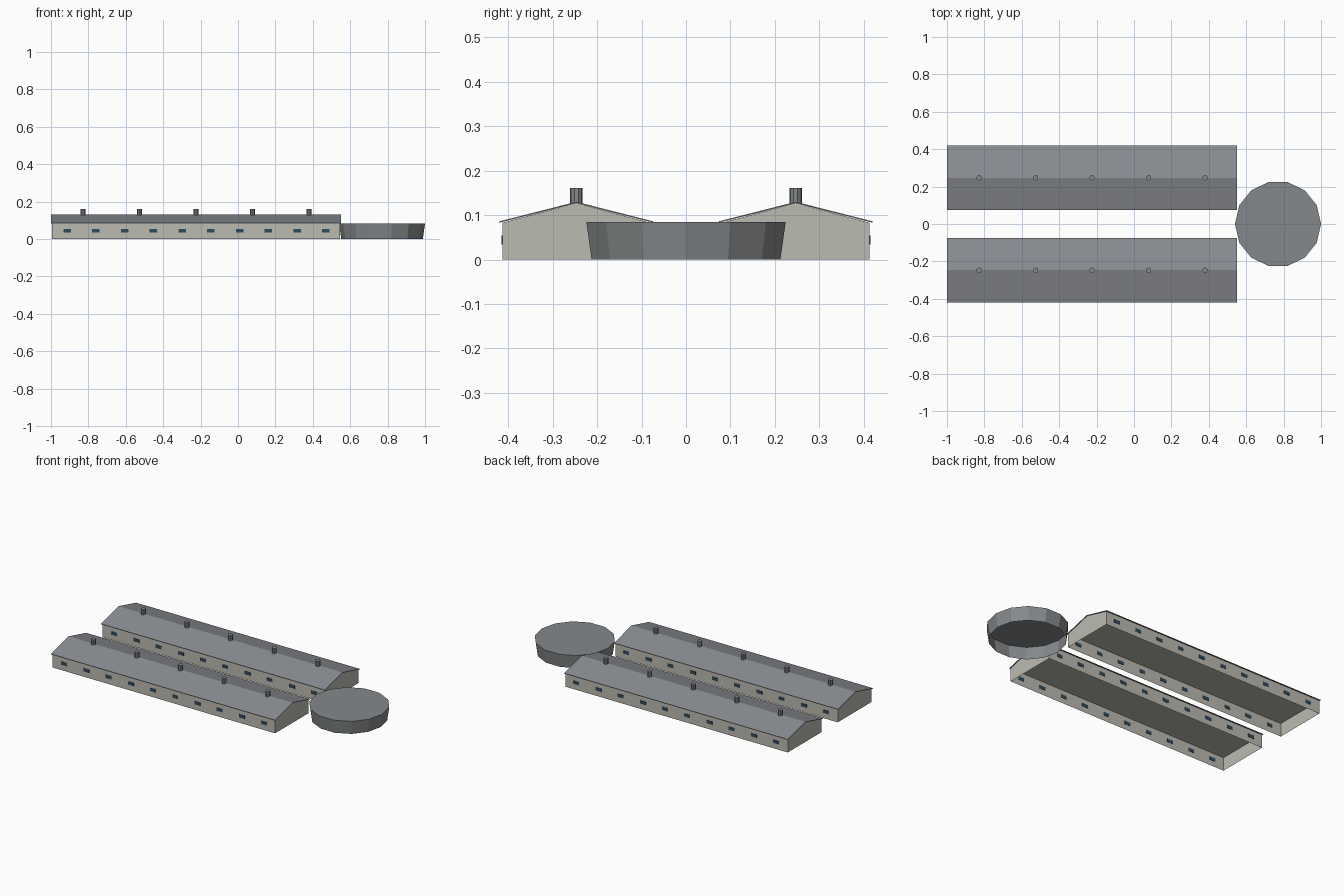
import bpy, bmesh, math

if "Cube" in bpy.data.objects:
    bpy.data.objects.remove(bpy.data.objects["Cube"])


def material(name, rgb):
    m = bpy.data.materials.new(name)
    m.diffuse_color = (*rgb, 1)
    m.use_nodes = True
    m.node_tree.nodes["Principled BSDF"].inputs["Base Color"].default_value = m.diffuse_color
    return m


WALL = material("pale_concrete", (0.50, 0.49, 0.44))
ROOF = material("roof_grey", (0.25, 0.265, 0.285))
TANK = material("tank_grey", (0.235, 0.25, 0.26))
VENT = material("vent_grey", (0.235, 0.25, 0.26))
GLASS = material("window_blue", (0.03, 0.07, 0.11))

X0, X1 = -1.0, 0.55            # roof length
WX0, WX1 = -0.994, 0.546       # wall length
HALF_ROOF, HALF_WALL = 0.173, 0.166
EAVE, RIDGE = 0.083, 0.130


def finish(name, bm, mat):
    bmesh.ops.recalc_face_normals(bm, faces=bm.faces)
    me = bpy.data.meshes.new(name)
    bm.to_mesh(me)
    bm.free()
    me.materials.append(mat)
    ob = bpy.data.objects.new(name, me)
    bpy.context.collection.objects.link(ob)
    return ob


def extrude_profile(name, profile, x0, x1, mat):
    """Closed (y, z) profile swept along x."""
    bm = bmesh.new()
    f = bm.faces.new([bm.verts.new((x0, y, z)) for y, z in profile])
    r = bmesh.ops.extrude_face_region(bm, geom=[f])
    bmesh.ops.translate(bm, vec=(x1 - x0, 0, 0),
                        verts=[g for g in r["geom"] if isinstance(g, bmesh.types.BMVert)])
    return finish(name, bm, mat)


def cone(bm, sides, r_low, r_high, x, y, z0, z1):
    r = bmesh.ops.create_cone(bm, cap_ends=True, segments=sides, radius1=r_low,
                              radius2=r_high, depth=z1 - z0)
    bmesh.ops.translate(bm, verts=r["verts"], vec=(x, y, (z0 + z1) / 2))


def box(bm, x0, x1, y0, y1, z0, z1):
    r = bmesh.ops.create_cube(bm, size=1)
    bmesh.ops.scale(bm, verts=r["verts"], vec=(x1 - x0, y1 - y0, z1 - z0))
    bmesh.ops.translate(bm, verts=r["verts"],
                        vec=((x0 + x1) / 2, (y0 + y1) / 2, (z0 + z1) / 2))


def drop_bottom(bm):
    low = [f for f in bm.faces if all(v.co.z < 1e-4 for v in f.verts)]
    bmesh.ops.delete(bm, geom=low, context="FACES")


for side, c in (("front", -0.247), ("back", 0.247)):
    # open-bottomed wall shell with flat ceiling
    bm = bmesh.new()
    box(bm, WX0, WX1, c - HALF_WALL, c + HALF_WALL, 0, EAVE)
    bmesh.ops.recalc_face_normals(bm, faces=bm.faces)
    drop_bottom(bm)
    finish(side + "_barn_walls", bm, WALL)

    # gable block under the roof
    extrude_profile(side + "_barn_gables",
                    [(c - HALF_WALL, EAVE), (c + HALF_WALL, EAVE), (c, RIDGE - 0.003)],
                    WX0, WX1, WALL)

    # thin folded roof sheet
    t = 0.003
    extrude_profile(side + "_barn_roof",
                    [(c - HALF_ROOF, EAVE), (c, RIDGE - t), (c + HALF_ROOF, EAVE),
                     (c + HALF_ROOF, EAVE + t), (c, RIDGE), (c - HALF_ROOF, EAVE + t)],
                    X0, X1, ROOF)

    # ridge vents
    bm = bmesh.new()
    for i in range(5):
        cone(bm, 10, 0.0145, 0.0145, -0.828 + 0.302 * i, c, 0.118, 0.161)
    finish(side + "_barn_vents", bm, VENT)

    # window plates on both long walls
    bm = bmesh.new()
    for i in range(10):
        x = -0.913 + 0.1537 * i
        for s in (-1, 1):
            y = c + s * HALF_WALL
            box(bm, x - 0.02, x + 0.02, y - 0.002, y + 0.002, 0.034, 0.054)
    finish(side + "_barn_windows", bm, GLASS)

# round tank, open underneath
bm = bmesh.new()
cone(bm, 14, 0.218, 0.23, 0.77, 0, 0, 0.084)
# turn so that one corner points along +x
ang = max(math.atan2(v.co.y, v.co.x - 0.77) for v in bm.verts if abs(math.atan2(v.co.y, v.co.x - 0.77)) < 0.3)
for v in bm.verts:
    dx, dy = v.co.x - 0.77, v.co.y
    v.co.x = 0.77 + dx * math.cos(-ang) - dy * math.sin(-ang)
    v.co.y = dx * math.sin(-ang) + dy * math.cos(-ang)
bmesh.ops.recalc_face_normals(bm, faces=bm.faces)
drop_bottom(bm)
finish("round_tank", bm, TANK)
